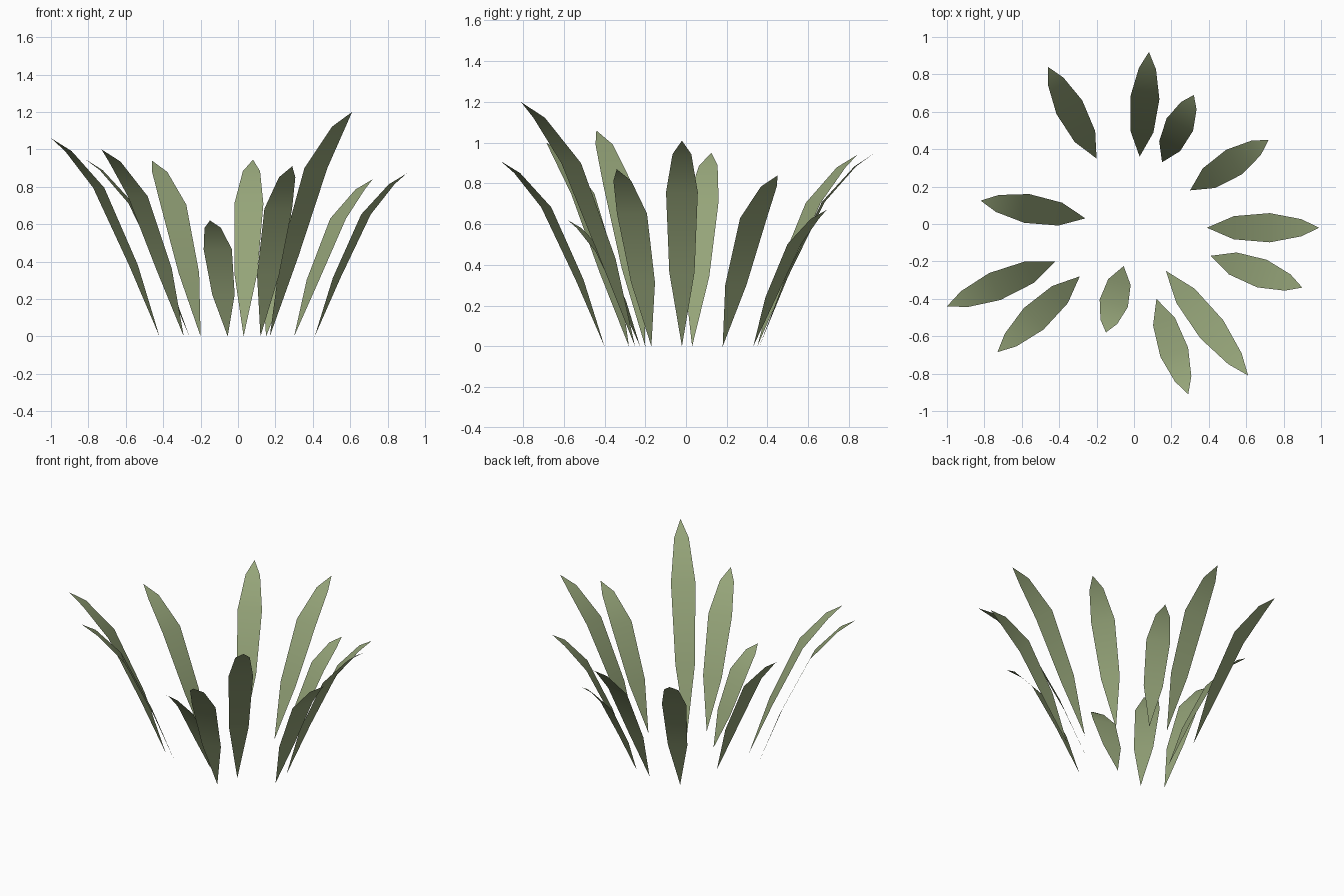
import bpy
import bmesh
from mathutils import Vector

cube = bpy.data.objects.get("Cube")
if cube:
    bpy.data.objects.remove(cube)

# Single leaf colour
green = bpy.data.materials.new("sage_green")
green.use_nodes = True
colour = (0.30, 0.37, 0.19, 1)
green.diffuse_color = colour
shader = green.node_tree.nodes["Principled BSDF"]
shader.inputs["Base Color"].default_value = colour
shader.inputs["Roughness"].default_value = 0.9

# Blade stations: outward fraction, height fraction, half width
STATIONS = [(0.24, 0.36, 0.062), (0.56, 0.75, 0.078), (0.84, 0.935, 0.046)]


def make_leaf(name, base, tip, height):
    """Pointed strip that arches outward from its base to its tip."""
    base, tip = Vector((*base, 0)), Vector((*tip, 0))
    out = tip - base
    side = Vector((-out.y, out.x, 0)).normalized()
    bm = bmesh.new()
    root = bm.verts.new(base)
    pairs = []
    for reach, rise, half in STATIONS:
        mid = base + out * reach + Vector((0, 0, height * rise))
        pairs.append([bm.verts.new(mid + side * half * s) for s in (-1, 1)])
    end = bm.verts.new(tip + Vector((0, 0, height)))
    bm.faces.new((root, pairs[0][0], pairs[0][1]))
    for (a, b), (c, d) in zip(pairs, pairs[1:]):
        bm.faces.new((a, c, d, b))
    bm.faces.new((pairs[-1][0], end, pairs[-1][1]))
    bm.normal_update()
    for f in bm.faces:
        f.smooth = True
        if f.normal.z < 0:
            f.normal_flip()
    mesh = bpy.data.meshes.new(name)
    bm.to_mesh(mesh)
    bm.free()
    mesh.materials.append(green)
    bpy.context.collection.objects.link(bpy.data.objects.new(name, mesh))


# Ring of leaves: base, tip, height
LEAVES = [
    ((0.39, -0.02), (0.99, -0.02), 1.01),
    ((0.30, 0.18), (0.72, 0.45), 0.84),
    ((0.15, 0.33), (0.32, 0.69), 0.67),
    ((0.03, 0.36), (0.08, 0.92), 0.945),
    ((-0.20, 0.35), (-0.46, 0.84), 0.94),
    ((-0.26, 0.03), (-0.82, 0.125), 0.95),
    ((-0.42, -0.20), (-1.00, -0.44), 1.06),
    ((-0.29, -0.28), (-0.73, -0.685), 1.0),
    ((-0.055, -0.225), (-0.15, -0.58), 0.62),
    ((0.12, -0.40), (0.29, -0.91), 0.91),
    ((0.17, -0.25), (0.61, -0.81), 1.2),
    ((0.41, -0.17), (0.90, -0.34), 0.87),
]
for i, (base, tip, height) in enumerate(LEAVES, 1):
    make_leaf(f"leaf_{i:02d}", base, tip, height)
